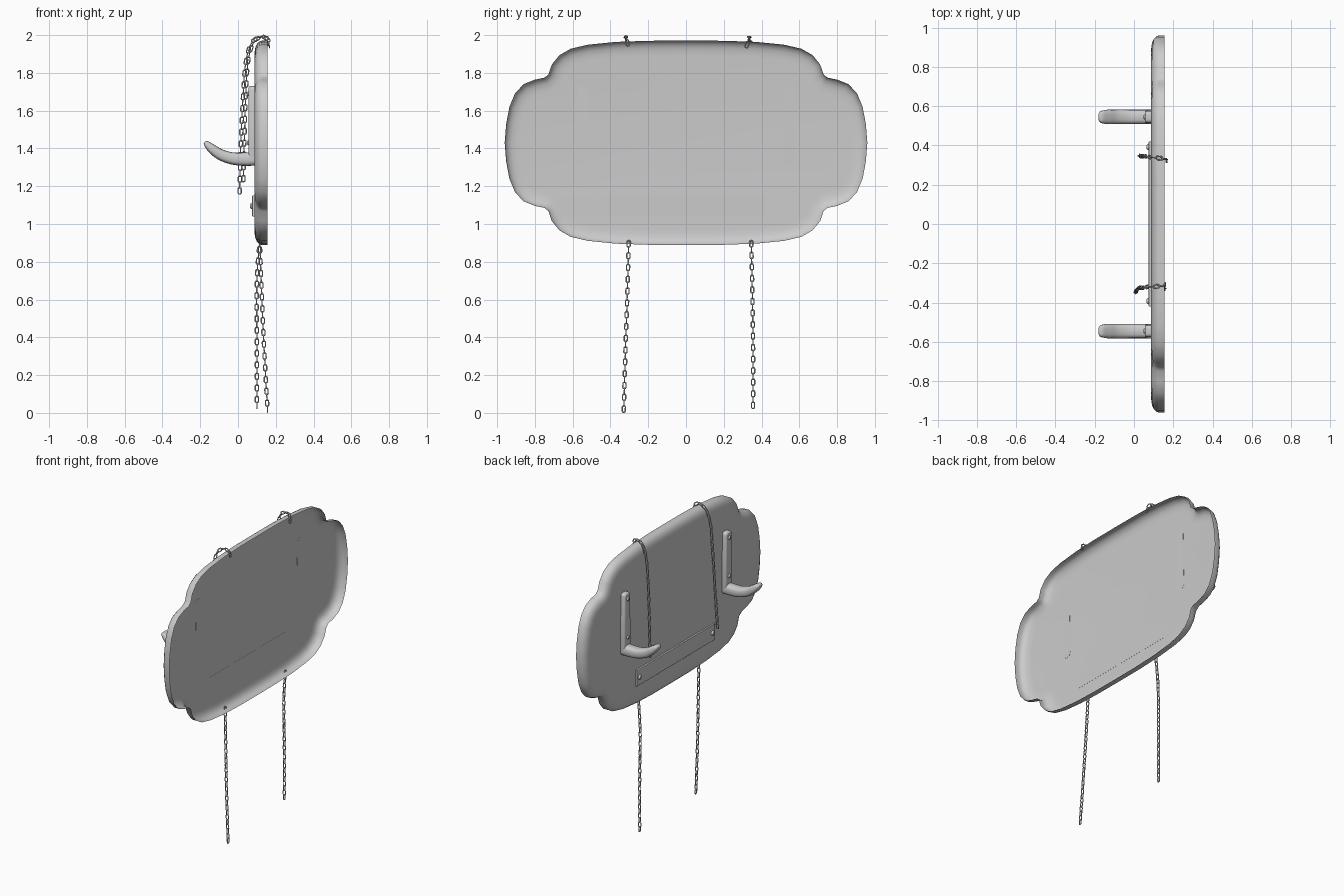
import bpy, bmesh, math
from mathutils import Vector

if "Cube" in bpy.data.objects:
    bpy.data.objects.remove(bpy.data.objects["Cube"])

CZ = 1.43  # height of the plaque centre


def finish(name, bm, angle=40):
    bmesh.ops.recalc_face_normals(bm, faces=bm.faces)
    me = bpy.data.meshes.new(name)
    bm.to_mesh(me)
    bm.free()
    ob = bpy.data.objects.new(name, me)
    bpy.context.collection.objects.link(ob)
    bpy.ops.object.select_all(action='DESELECT')
    ob.select_set(True)
    bpy.context.view_layer.objects.active = ob
    bpy.ops.object.shade_smooth_by_angle(angle=math.radians(angle))
    return ob


def bridge(bm, a, b):
    n = len(a)
    for i in range(n):
        bm.faces.new((a[i], a[(i + 1) % n], b[(i + 1) % n], b[i]))


def smooth_path(pts, steps):
    """Catmull-Rom curve through the points."""
    p = [Vector(q) for q in pts]
    p = [2 * p[0] - p[1]] + p + [2 * p[-1] - p[-2]]
    out = []
    for i in range(1, len(p) - 2):
        a, b, c, d = p[i - 1:i + 3]
        for k in range(steps):
            t = k / steps
            out.append(0.5 * (2 * b + (c - a) * t + (2 * a - 5 * b + 4 * c - d) * t * t
                              + (3 * b - a - 3 * c + d) * t ** 3))
    return out + [p[-2]]


# Plaque: open-backed shell with a notched outline and rounded front rim
quarter = [(0, .541), (.2, .54), (.37, .534), (.52, .519), (.61, .498), (.67, .464),
           (.71, .415), (.728, .362), (.748, .345), (.80, .334), (.86, .31), (.905, .262),
           (.935, .19), (.952, .10), (.96, 0)]
right = quarter + [(y, -z) for y, z in quarter[-2::-1]]
outline = [Vector(p) for p in right + [(-y, z) for y, z in right[-2:0:-1]]]
n = len(outline)
normals = []
for i in range(n):
    t = (outline[(i + 1) % n] - outline[i]).normalized() + (outline[i] - outline[i - 1]).normalized()
    normals.append(Vector((t.y, -t.x)).normalized())

bm = bmesh.new()
prev = None
for inset, x in [(0, .155), (0, .125), (.006, .112), (.018, .1), (.036, .092), (.06, .088), (.085, .0865)]:
    ring = []
    for p, nm in zip(outline, normals):
        q = p + nm * inset
        ring.append(bm.verts.new((x, q.x, CZ + q.y)))
    if prev:
        bridge(bm, prev, ring)
    prev = ring
bm.faces.new(prev)
plaque = finish("plaque", bm, 60)
# front must face -x
if sum(f.normal.x * f.area for f in plaque.data.polygons) > 0:
    plaque.data.flip_normals()


def plate(name, poly, x0, x1, bevel):
    """Extruded plate from a (y, z) outline, bevelled on its front edge."""
    bm = bmesh.new()
    back = [bm.verts.new((x1, y, z)) for y, z in poly]
    front = [bm.verts.new((x0, y, z)) for y, z in poly]
    bridge(bm, back, front)
    bm.faces.new(back)
    f = bm.faces.new(front)
    bmesh.ops.bevel(bm, geom=list(f.edges), offset=bevel, segments=3, profile=.5, affect='EDGES')
    return finish(name, bm)


def screw(name, x, y, z, r):
    """Domed screw head facing -x."""
    bm = bmesh.new()
    prev = None
    for k, h in [(1, 0), (.9, .45), (.55, .75)]:
        ring = [bm.verts.new((x - r * h, y + r * k * math.cos(a * math.pi / 6),
                              z + r * k * math.sin(a * math.pi / 6))) for a in range(12)]
        if prev:
            bridge(bm, prev, ring)
        else:
            bm.faces.new(ring)
        prev = ring
    bm.faces.new(prev)
    finish(name, bm)


# Lower bar with its two screws
plate("lower_bar", [(-.42, 1.04), (.42, 1.04), (.42, 1.15), (-.42, 1.15)], .075, .0872, .003)
for s in (-1, 1):
    screw("bar_screw", .076, s * .392, 1.095, .016)


def hook_arm(y0):
    """Upturned arm: rounded sections along a curve of (x, z, half height)."""
    path = smooth_path([(.085, 1.345, .036), (.03, 1.343, .035), (-.03, 1.347, .032),
                        (-.09, 1.366, .029), (-.135, 1.396, .025), (-.165, 1.423, .017),
                        (-.177, 1.434, .007)], 4)
    bm = bmesh.new()
    prev = None
    for i, p in enumerate(path):
        t = (path[min(i + 1, len(path) - 1)] - path[max(i - 1, 0)]).xy.normalized()
        nx, nz = t.y, -t.x
        w = .037 * min(1, (p.z / .025) ** .5)
        ring = []
        for k in range(20):
            a = 2 * math.pi * k / 20
            c, s = math.cos(a), math.sin(a)
            u = math.copysign(abs(c) ** .7, c) * w
            v = math.copysign(abs(s) ** .7, s) * p.z
            ring.append(bm.verts.new((p.x + nx * v, y0 + u, p.y + nz * v)))
        if prev:
            bridge(bm, prev, ring)
        else:
            bm.faces.new(ring)
        prev = ring
    bm.faces.new(prev)
    finish("hook_arm", bm, 60)


# Hooks: tapered strap, upturned arm, two screws
for side in (-1, 1):
    y0 = side * .545
    corner = [(math.cos(a * math.pi / 8), math.sin(a * math.pi / 8)) for a in range(5)]
    half = [(.012 + .025 * c, 1.335 - .025 * s) for c, s in reversed(corner)]
    half += [(.012 + .018 * c, 1.712 + .018 * s) for c, s in corner]
    poly = half + [(-y, z) for y, z in reversed(half)]
    plate("hook_strap", [(y0 + y, z) for y, z in poly], .056, .0872, .01)
    hook_arm(y0)
    screw("strap_screw", .057, y0, 1.69, .013)
    screw("strap_screw", .057, y0, 1.43, .013)


def chain(name, pts, pitch=.0305, length=.041, width=.024, wire=.0034):
    """Interlocked links, each turned a quarter from the last."""
    path = smooth_path(pts, 12)
    total = sum((b - a).length for a, b in zip(path, path[1:]))
    count = int((total - length) / pitch) + 1
    step = (total - length) / (count - 1)
    bm = bmesh.new()
    seg, run = 0, 0.0
    for i in range(count):
        d = length / 2 + i * step
        while seg < len(path) - 2 and run + (path[seg + 1] - path[seg]).length < d:
            run += (path[seg + 1] - path[seg]).length
            seg += 1
        t = (path[seg + 1] - path[seg]).normalized()
        c = path[seg] + t * (d - run)
        side = Vector((0, 1, 0))
        side = (side - t * side.dot(t)).normalized()
        other = t.cross(side)
        if i % 2:
            side, other = other, side
        r = width / 2 - wire
        straight = length / 2 - wire - r
        rings = []
        for k in range(12):
            a = 2 * math.pi * (k + .5) / 12
            out = t * math.sin(a) + side * math.cos(a)
            mid = c + out * r + t * math.copysign(straight, math.sin(a))
            rings.append([bm.verts.new(mid + (out * math.cos(b * math.pi / 3)
                          + other * math.sin(b * math.pi / 3)) * wire) for b in range(6)])
        for k in range(12):
            bridge(bm, rings[k], rings[(k + 1) % 12])
    finish(name, bm, 70)


# Chains draped over the top edge
chain("upper_chain_left", [(.168, .318, 1.93), (.158, .33, 1.975), (.13, .335, 1.99), (.085, .34, 1.965),
                           (.055, .345, 1.87), (.042, .345, 1.7), (.034, .345, 1.45), (.028, .348, 1.22)])
chain("upper_chain_right", [(.16, -.305, 1.94), (.15, -.315, 1.98), (.115, -.318, 1.99), (.07, -.32, 1.955),
                            (.042, -.325, 1.86), (.028, -.325, 1.7), (.014, -.335, 1.4), (.008, -.35, 1.155)])

# Chains hanging below the plaque
chain("lower_chain_left", [(.115, .345, .915), (.1, .35, .7), (.1, .355, .35), (.1, .355, .02)])
chain("lower_chain_right", [(.115, -.303, .915), (.125, -.31, .65), (.138, -.32, .35), (.157, -.33, 0)])
